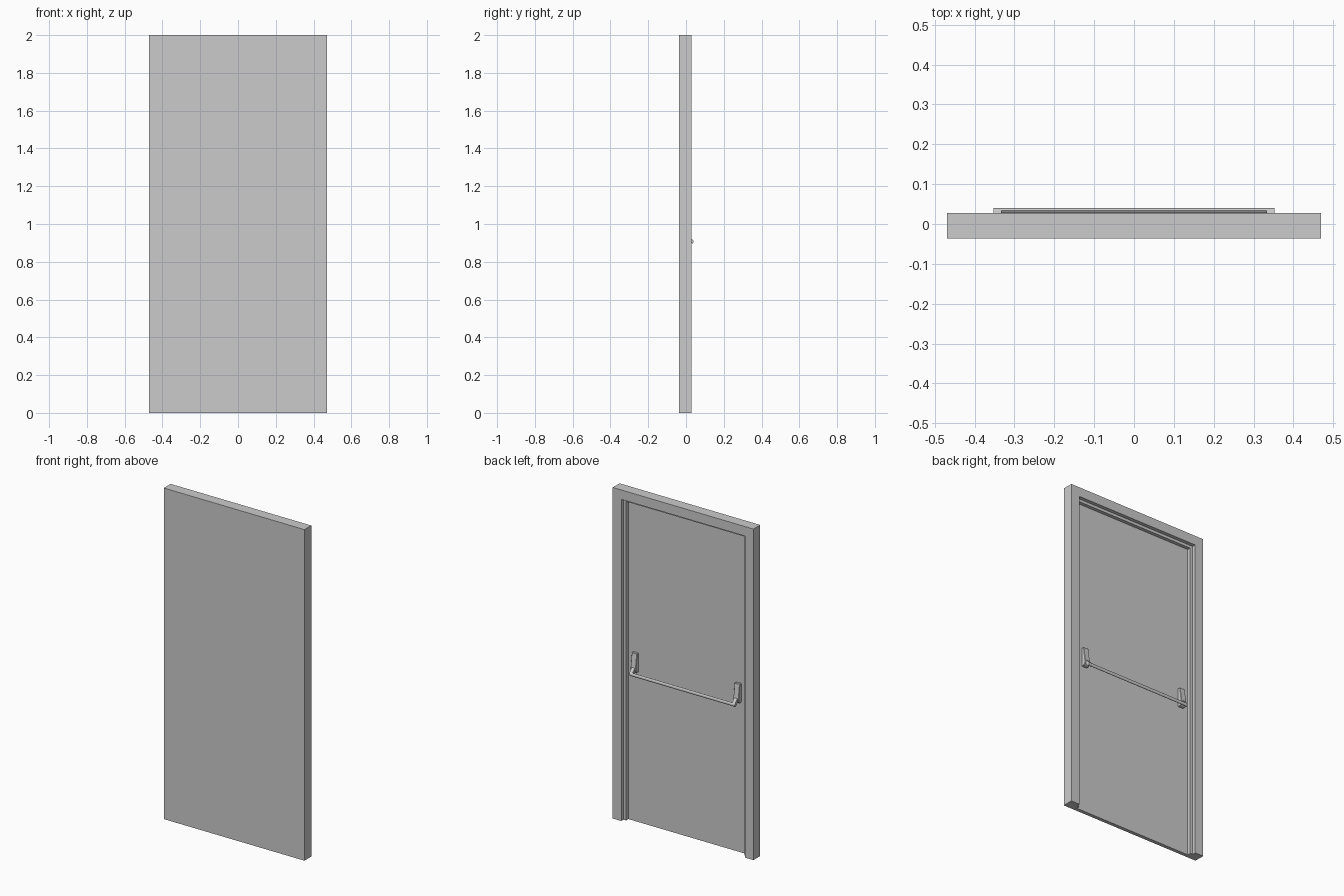
import bpy, bmesh, math

if "Cube" in bpy.data.objects:
    bpy.data.objects.remove(bpy.data.objects["Cube"])

HALF_W, HEIGHT = 0.47, 2.0
FRONT, BACK, STOP, LEAF = -0.037, 0.028, 0.006, -0.015


def make_object(name, bm):
    bmesh.ops.recalc_face_normals(bm, faces=bm.faces)
    mesh = bpy.data.meshes.new(name)
    bm.to_mesh(mesh)
    bm.free()
    obj = bpy.data.objects.new(name, mesh)
    bpy.context.collection.objects.link(obj)
    return obj


def extrude_profile(name, profile, x0, x1, mirror=False, bevel=0.0):
    """Extrude a (y, z) outline along x."""
    bm = bmesh.new()
    face = bm.faces.new([bm.verts.new((x0, y, z)) for y, z in profile])
    ext = bmesh.ops.extrude_face_region(bm, geom=[face])
    moved = [g for g in ext["geom"] if isinstance(g, bmesh.types.BMVert)]
    bmesh.ops.translate(bm, verts=moved, vec=(x1 - x0, 0, 0))
    # region extrusion removes the source cap, so close it again
    holes = [e for e in bm.edges if e.is_boundary]
    if holes:
        bmesh.ops.holes_fill(bm, edges=holes)
    obj = make_object(name, bm)
    if bevel:
        mod = obj.modifiers.new("Bevel", "BEVEL")
        mod.width, mod.segments = bevel, 1
    if mirror:
        obj.modifiers.new("Mirror", "MIRROR").use_axis[0] = True
    return obj


# Door slab with stepped frame: U-shaped loops stepping inwards, open at the floor
bm = bmesh.new()
section = [(0, FRONT), (0, BACK), (0.057, BACK), (0.057, STOP), (0.074, STOP), (0.074, LEAF)]
loops = []
for inset, y in section:
    x, top = HALF_W - inset, HEIGHT - inset
    loops.append([bm.verts.new(p) for p in
                  ((-x, y, 0), (-x, y, top), (x, y, top), (x, y, 0))])
for a, b in zip(loops, loops[1:]):
    for i in range(3):
        bm.faces.new((a[i], a[i + 1], b[i + 1], b[i]))
bm.faces.new(loops[0])
bm.faces.new(loops[-1])
bm.faces.new([l[0] for l in loops] + [l[3] for l in reversed(loops)])
make_object("door_and_frame", bm)

# Wedge-shaped mounting brackets, deeper towards the bottom
extrude_profile("bar_brackets",
                [(LEAF, 1.023), (0.002, 1.023), (0.014, 0.94), (0.014, 0.92),
                 (0.006, 0.908), (LEAF, 0.908)],
                0.326, 0.361, mirror=True, bevel=0.002)

# Short arms sloping down and out to the bar
extrude_profile("bar_arms",
                [(0.004, 0.945), (0.014, 0.939), (0.038, 0.914), (0.040, 0.906),
                 (0.035, 0.897), (0.028, 0.899), (0.004, 0.918)],
                0.333, 0.353, mirror=True)

# Horizontal push bar with an oval section
oval = [(0.0335 + 0.0065 * math.cos(math.tau * i / 12),
         0.907 + 0.010 * math.sin(math.tau * i / 12)) for i in range(12)]
bar = extrude_profile("push_bar", oval, -0.352, 0.352)
bpy.context.view_layer.objects.active = bar
bar.select_set(True)
bpy.ops.object.shade_smooth_by_angle(angle=math.radians(40))
